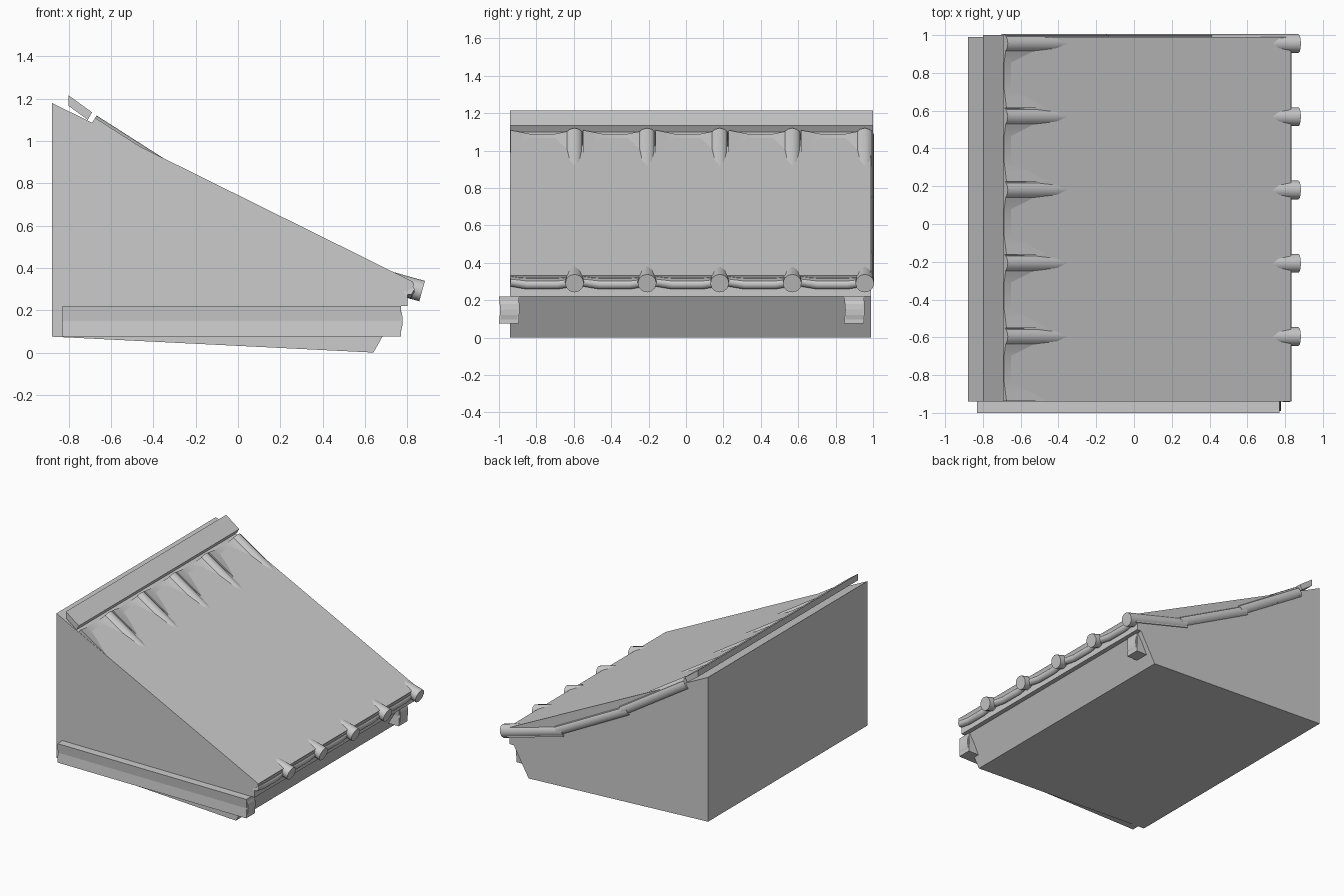
import bpy, bmesh
from mathutils import Vector

if "Cube" in bpy.data.objects:
    bpy.data.objects.remove(bpy.data.objects["Cube"])


def prism(name, points, direction, smooth=False):
    """Extrude a closed 3D outline along a direction into a solid."""
    bm = bmesh.new()
    face = bm.faces.new([bm.verts.new(p) for p in points])
    res = bmesh.ops.extrude_face_region(bm, geom=[face])
    verts = [v for v in res["geom"] if isinstance(v, bmesh.types.BMVert)]
    bmesh.ops.translate(bm, verts=verts, vec=Vector(direction))
    bmesh.ops.recalc_face_normals(bm, faces=bm.faces)
    mesh = bpy.data.meshes.new(name)
    bm.to_mesh(mesh)
    bm.free()
    obj = bpy.data.objects.new(name, mesh)
    bpy.context.collection.objects.link(obj)
    if smooth:
        bpy.ops.object.select_all(action='DESELECT')
        obj.select_set(True)
        bpy.context.view_layer.objects.active = obj
        bpy.ops.object.shade_smooth_by_angle(angle=0.7)
    return obj


def side_prism(name, xz, y0, y1):
    return prism(name, [(x, y0, z) for x, z in xz], (0, y1 - y0, 0))


Y0, Y1 = -0.94, 0.99
PERIOD = 0.388

# Wedge-shaped roof body with an overhanging fascia
side_prism("roof_body", [(-0.88, 0.075), (-0.88, 1.18), (0.83, 0.333), (0.80, 0.28),
                         (0.80, 0.22), (0.765, 0.22), (0.64, 0.0)], Y0, Y1)

# Ridge board along the top
side_prism("ridge_board", [(-0.80, 1.215), (-0.80, 1.165), (-0.71, 1.10), (-0.69, 1.135)], Y0, 1.0)

# Three tile rows following a concave roof curve: (start, end, edge height)
rows = [("upper", (-0.695, 1.078), (-0.15, 0.73), 0.037),
        ("middle", (-0.20, 0.745), (0.40, 0.43), 0.037),
        ("eave", (0.35, 0.436), (0.825, 0.303), 0.024)]

for label, a, b, edge in rows:
    start, end = Vector((a[0], 0, a[1])), Vector((b[0], 0, b[1]))
    run = end - start
    along = run.normalized()
    up = Vector((-along.z, 0, along.x))
    section = [(0, edge), (0.05, edge * 0.7), (0.10, 0.014), (0.24, 0.014), (0.29, edge * 0.7),
               (0.34, edge), (0.385, edge * 0.8)]
    for i in range(5):
        base = Y0 + 0.002 + i * PERIOD
        # Sagging tile pan with a rounded-off underside
        outline = [(y, h) for y, h in section] + [(y, h - 0.055) for y, h in reversed(section)]
        prism(f"{label}_tile_{i}", [start + up * h + Vector((0, base + y, 0)) for y, h in outline],
              run, smooth=True)

        # Round roll covering each joint; the eave row ends in projecting caps
        length = run + along * (0.047 if label == "eave" else 0)
        bpy.ops.mesh.primitive_cylinder_add(vertices=12, radius=0.05, depth=length.length,
                                            location=start + length / 2 + Vector((0, base + 0.342, 0)))
        roll = bpy.context.object
        roll.name = f"{label}_roll_{i}"
        roll.rotation_euler = along.to_track_quat('Z', 'Y').to_euler()
        bpy.ops.object.shade_smooth_by_angle(angle=0.7)

# Rounded lips hanging between the eave caps
for i in range(5):
    base = Y0 + i * PERIOD
    curve = bpy.data.curves.new(f"eave_lip_{i}", 'CURVE')
    curve.dimensions = '3D'
    curve.bevel_depth = 0.03
    curve.bevel_resolution = 1
    curve.use_fill_caps = True
    sp = curve.splines.new('POLY')
    path = [(0.002, 0.30), (0.09, 0.285), (0.25, 0.285), (0.34, 0.30)]
    sp.points.add(len(path) - 1)
    for p, (y, z) in zip(sp.points, path):
        p.co = (0.805, base + y, z, 1)
    obj = bpy.data.objects.new(f"eave_lip_{i}", curve)
    bpy.context.collection.objects.link(obj)

# Side beams with slightly pinched faces
for name, yc in (("front_beam", -0.945), ("back_beam", 0.90)):
    yz = [(-0.055, 0.075), (-0.048, 0.148), (-0.055, 0.22), (0.052, 0.22), (0.055, 0.148), (0.05, 0.075)]
    prism(name, [(-0.83, yc + y, z) for y, z in yz], (1.60, 0, 0))
    # Bowed end face of the beam
    side_prism(name + "_end", [(0.765, 0.08), (0.776, 0.12), (0.778, 0.15), (0.776, 0.18), (0.765, 0.215)],
               yc - 0.045, yc + 0.045)
